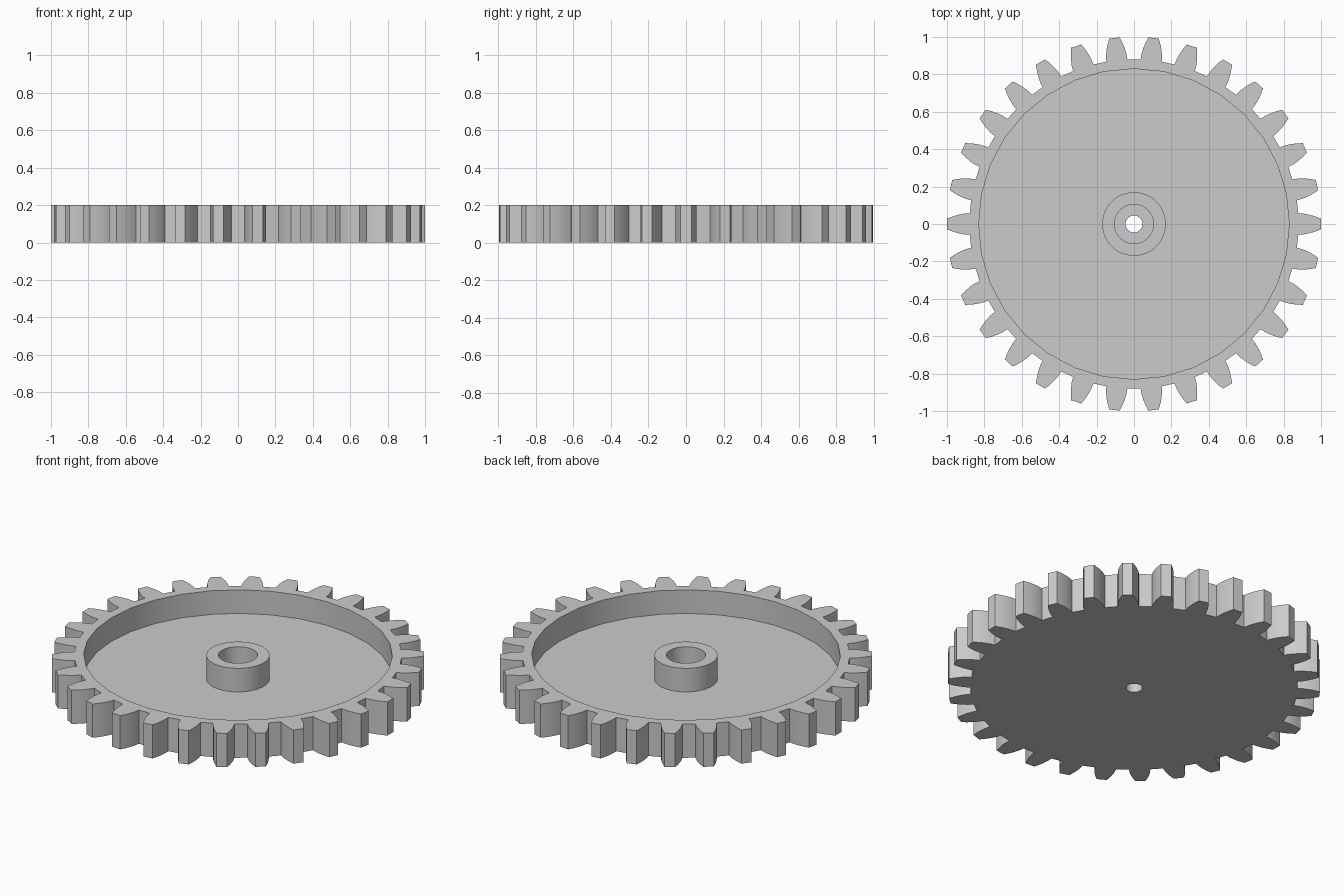
import bpy, bmesh
from math import sin, cos, tau, radians

cube = bpy.data.objects.get("Cube")
if cube:
    bpy.data.objects.remove(cube, do_unlink=True)

TEETH = 30
HEIGHT, FLOOR = 0.2, 0.06

grey = bpy.data.materials.new("light grey")
grey.use_nodes = True
grey.diffuse_color = (0.6, 0.6, 0.6, 1)
grey.node_tree.nodes["Principled BSDF"].inputs["Base Color"].default_value = grey.diffuse_color


def circle(radius, sides):
    return [(radius * cos(tau * i / sides), radius * sin(tau * i / sides)) for i in range(sides)]


def toothed_outline():
    # half of one tooth as (distance out, half width), mirrored and repeated
    flank = [(0.878, 0.057), (0.91, 0.055), (0.94, 0.049), (0.97, 0.040), (1.0, 0.028)]
    tooth = [(r, -w) for r, w in flank] + [(r, w) for r, w in reversed(flank)]
    points = []
    for i in range(TEETH):
        c, s = cos(tau * i / TEETH), sin(tau * i / TEETH)
        points += [(x * c - y * s, x * s + y * c) for x, y in tooth]
    return points


def loop(bm, points, z):
    verts = [bm.verts.new((x, y, z)) for x, y in points]
    edges = [bm.edges.new((v, verts[i - 1])) for i, v in enumerate(verts)]
    return verts, edges


def wall(bm, lower, upper):
    a, b = lower[0], upper[0]
    for i in range(len(a)):
        bm.faces.new((a[i - 1], a[i], b[i], b[i - 1]))


def cap(bm, outer, inner):
    bmesh.ops.triangle_fill(bm, use_beauty=True, edges=outer[1] + inner[1], normal=(0, 0, 1))


def finish(bm, name):
    bmesh.ops.recalc_face_normals(bm, faces=bm.faces[:])
    mesh = bpy.data.meshes.new(name)
    bm.to_mesh(mesh)
    bm.free()
    mesh.materials.append(grey)
    obj = bpy.data.objects.new(name, mesh)
    bpy.context.collection.objects.link(obj)
    bpy.ops.object.select_all(action="DESELECT")
    obj.select_set(True)
    bpy.context.view_layer.objects.active = obj
    bpy.ops.object.shade_smooth_by_angle(angle=radians(30))


# Toothed wheel: raised rim, recessed floor and axle hole
bm = bmesh.new()
outline, recess, axle = toothed_outline(), circle(0.83, 32), circle(0.045, 32)
outer_low, outer_top = loop(bm, outline, 0), loop(bm, outline, HEIGHT)
recess_low, recess_top = loop(bm, recess, FLOOR), loop(bm, recess, HEIGHT)
axle_low, axle_top = loop(bm, axle, 0), loop(bm, axle, FLOOR)
for low, top in ((outer_low, outer_top), (recess_low, recess_top), (axle_low, axle_top)):
    wall(bm, low, top)
cap(bm, outer_low, axle_low)
cap(bm, outer_top, recess_top)
cap(bm, recess_low, axle_top)
finish(bm, "toothed_wheel")

# Hub: tube standing on the floor
bm = bmesh.new()
tops = []
for radius in (0.17, 0.105):
    ring = circle(radius, 48)
    low, top = loop(bm, ring, FLOOR), loop(bm, ring, HEIGHT)
    wall(bm, low, top)
    tops.append(top)
cap(bm, *tops)
finish(bm, "hub")
